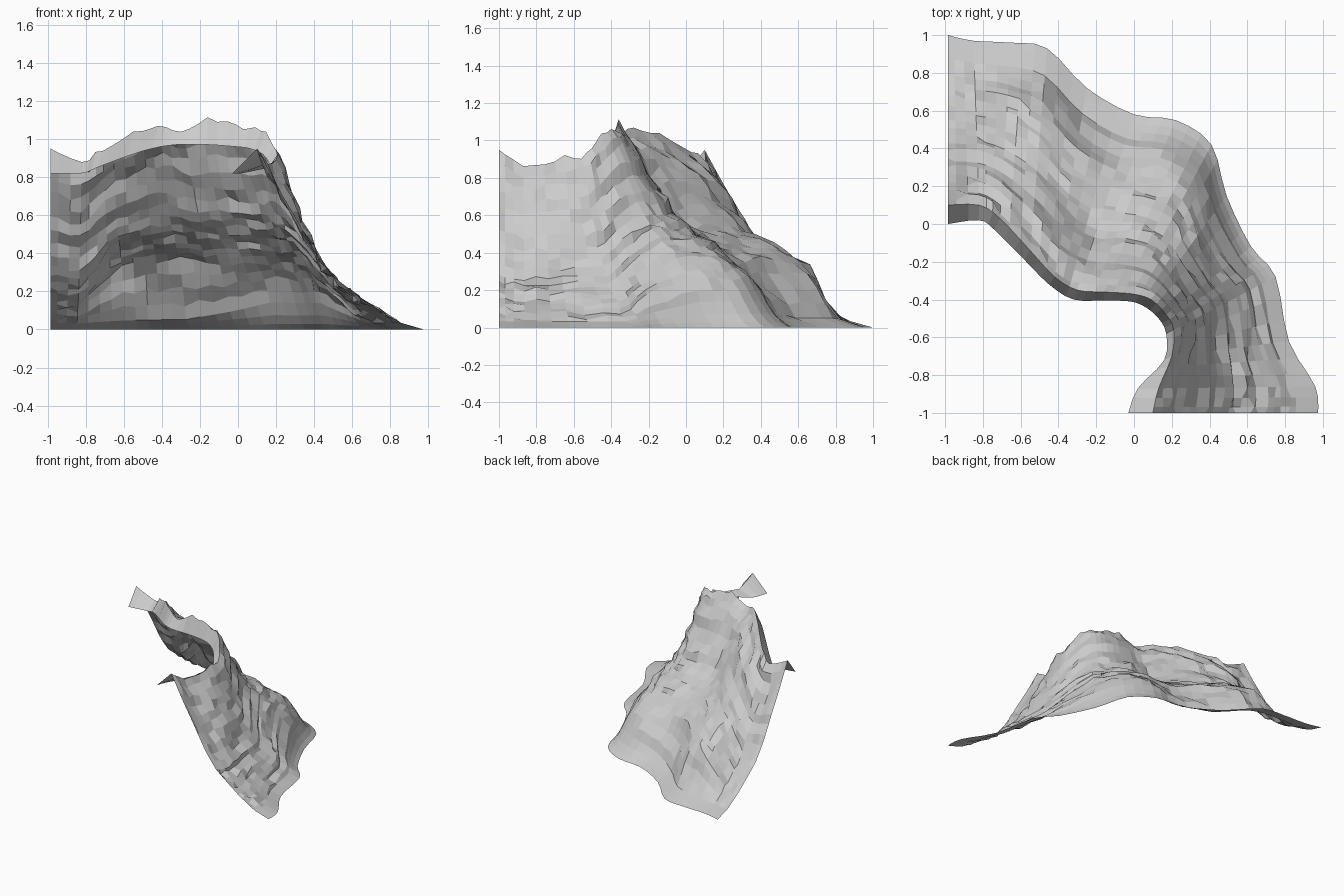
import bpy, bmesh, random
from mathutils import Vector

if "Cube" in bpy.data.objects:
    bpy.data.objects.remove(bpy.data.objects["Cube"])

random.seed(7)

# Stations along the cliff: foot x,y | crest x,y,z | lip x,y,z
STATIONS = [
    (-.985, 1.0, -.985, .10, .95, -.985, .00, .82),
    (-.85, .97, -.82, .10, .89, -.82, .02, .82),
    (-.65, .96, -.71, .03, .94, -.74, -.03, .85),
    (-.46, .93, -.55, -.14, 1.02, -.58, -.19, .91),
    (-.25, .72, -.42, -.28, 1.07, -.45, -.32, .95),
    (.00, .58, -.30, -.35, 1.05, -.32, -.40, .97),
    (.22, .55, -.16, -.36, 1.10, -.16, -.405, .97),
    (.41, .42, -.01, -.37, 1.07, -.02, -.41, .96),
    (.49, .15, .09, -.40, 1.07, .06, -.44, .95),
    (.62, -.12, .17, -.48, 1.00, .13, -.50, .92),
    (.75, -.28, .21, -.56, .92, .17, -.58, .86),
    (.82, -.62, .20, -.70, .90, .16, -.72, .85),
    (.96, -.86, .13, -.87, .88, .02, -.87, .82),
    (.975, -1.0, .10, -1.0, .95, -.03, -1.0, .82),
]
# Height profiles from foot to crest: (distance share, height share)
END = [(0, 0), (.15, .04), (.31, .13), (.54, .29), (.655, .43), (.77, .62), (.885, .80), (1, 1)]
LEDGED = [(0, 0), (.14, .05), (.31, .34), (.50, .46), (.60, .52), (.71, .64), (.82, .81), (1, 1)]
NOSE = [(0, 0), (.07, .04), (.22, .24), (.40, .38), (.55, .46), (.67, .55), (.79, .70), (.90, .90), (1, 1)]
# Which profile applies along the length
PROFILE_KEYS = [(0, END), (1, END), (2.2, LEDGED), (4, LEDGED), (6, NOSE), (8, NOSE), (10, END), (13, END)]


def sample(profile, t):
    for (a, za), (b, zb) in zip(profile, profile[1:]):
        if t <= b:
            return za + (zb - za) * (t - a) / (b - a)
    return 1.0


def station(u):
    i = min(int(u), len(STATIONS) - 2)
    f = u - i
    p = [STATIONS[min(max(i + k, 0), len(STATIONS) - 1)] for k in (-1, 0, 1, 2)]
    return [b + .5 * f * (c - a + f * (2 * a - 5 * b + 4 * c - d + f * (3 * (b - c) + d - a)))
            for a, b, c, d in zip(*p)]


def height(u, t):
    for (a, pa), (b, pb) in zip(PROFILE_KEYS, PROFILE_KEYS[1:]):
        if u <= b:
            f = (u - a) / (b - a)
            return sample(pa, t) * (1 - f) + sample(pb, t) * f
    return sample(END, t)


ALONG, ACROSS = 39, 22
bm = bmesh.new()
rows = []
strata = [0.0] * (ACROSS + 1)
for i in range(ALONG + 1):
    u = 13 * i / ALONG
    fx, fy, cx, cy, cz, lx, ly, lz = station(u)
    inner = 0 < i < ALONG
    row = []
    for j in range(ACROSS + 1):
        t = j / ACROSS
        p = Vector((fx + (cx - fx) * t, fy + (cy - fy) * t, cz * height(u, t)))
        # Broken strata: shifts that persist along a band, then jump
        if random.random() < .35:
            strata[j] = random.uniform(-1, 1)
        if inner and 3 < j < ACROSS:
            out = Vector((fx - cx, fy - cy, 0)).normalized()
            p += out * strata[j] * .02
            p.z += random.uniform(-.014, .014)
        elif inner and j == ACROSS:
            p.z += random.uniform(-.02, .02)
        p.z = max(p.z, 0)
        row.append(bm.verts.new(p))
    # Lip folded down behind the crest
    row.append(bm.verts.new((lx, ly, lz)))
    rows.append(row)

for a, b in zip(rows, rows[1:]):
    for j in range(ACROSS + 1):
        bm.faces.new((a[j], a[j + 1], b[j + 1], b[j]))
bmesh.ops.recalc_face_normals(bm, faces=bm.faces)
if sum(f.normal.z for f in bm.faces) < 0:
    bmesh.ops.reverse_faces(bm, faces=bm.faces)

# Cliff surface
mesh = bpy.data.meshes.new("cliff_corner")
bm.to_mesh(mesh)
bm.free()
cliff = bpy.data.objects.new("cliff_corner", mesh)
bpy.context.collection.objects.link(cliff)
